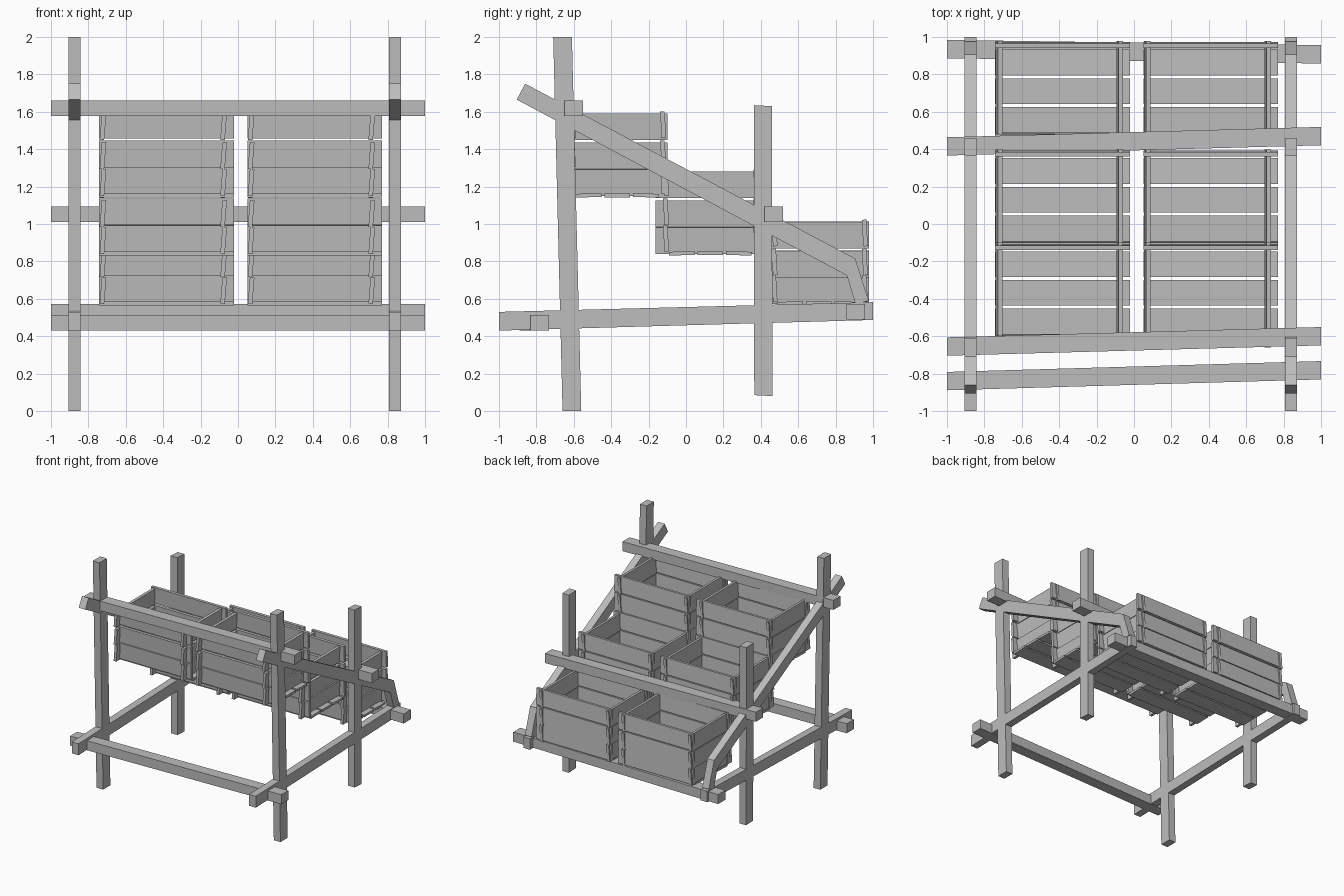
import bpy
import bmesh
from mathutils import Matrix, Vector

cube = bpy.data.objects.get("Cube")
if cube:
    bpy.data.objects.remove(cube, do_unlink=True)

wood = bpy.data.materials.new("plain_grey_wood")
wood.use_nodes = True
GREY = (0.51, 0.51, 0.51, 1)
wood.diffuse_color = GREY
wood.node_tree.nodes["Principled BSDF"].inputs["Base Color"].default_value = GREY


def finish(name, bm):
    bmesh.ops.recalc_face_normals(bm, faces=bm.faces)
    mesh = bpy.data.meshes.new(name)
    bm.to_mesh(mesh)
    bm.free()
    mesh.materials.append(wood)
    obj = bpy.data.objects.new(name, mesh)
    bpy.context.collection.objects.link(obj)
    return obj


def prism(name, outline, axis, low, high):
    """Extrude a flat outline along axis x (outline in yz) or z (outline in xy)."""
    bm = bmesh.new()
    place = (lambda a, b: (low, a, b)) if axis == "x" else (lambda a, b: (a, b, low))
    face = bm.faces.new([bm.verts.new(place(a, b)) for a, b in outline])
    grown = bmesh.ops.extrude_face_region(bm, geom=[face])
    step = Vector((high - low, 0, 0)) if axis == "x" else Vector((0, 0, high - low))
    bmesh.ops.translate(bm, vec=step, verts=[g for g in grown["geom"]
                                             if isinstance(g, bmesh.types.BMVert)])
    return finish(name, bm)


def plank(bm, centre, size, lean=0.0, axis="X"):
    matrix = (Matrix.Translation(centre) @ Matrix.Rotation(lean, 4, axis)
              @ Matrix.Diagonal((*size, 1)))
    bmesh.ops.create_cube(bm, size=1, matrix=matrix)


# Side frames: leaning tall post, short post, low rail and bent brace
for side, x in (("right", -0.873), ("left", 0.84)):
    lo, hi = x - 0.032, x + 0.032
    prism(side + "_tall_post", [(-0.66, 0), (-0.56, 0), (-0.61, 2), (-0.71, 2)], "x", lo, hi)
    prism(side + "_short_post",
          [(0.365, 0.085), (0.462, 0.08), (0.46, 1.63), (0.363, 1.635)], "x", lo, hi)
    prism(side + "_low_rail", [(-1, 0.43), (1, 0.487), (1, 0.582), (-1, 0.53)], "x", lo, hi)
    prism(side + "_bent_brace",
          [(-0.905, 1.665), (0.86, 0.725), (0.907, 0.57), (0.977, 0.59),
           (0.905, 0.815), (-0.86, 1.75)], "x", lo, hi)

# Cross beams, slightly skewed: centre y at each end, then bottom z
beams = (("front_low_beam", -0.84, -0.782, 0.43), ("top_beam", -0.655, -0.6, 1.578),
         ("middle_beam", 0.415, 0.47, 1.01), ("back_low_beam", 0.935, 0.907, 0.49))
for name, y0, y1, z in beams:
    w = 0.049
    prism(name, [(-1, y0 - w), (1, y1 - w), (1, y1 + w), (-1, y0 + w)], "z", z, z + 0.083)


# Crates of interlocking planks, with ends poking past the corners
def crate(name, x, y, top):
    """x is the low edge, y the back edge, top the rim height."""
    bm = bmesh.new()
    for drop in (0.07, 0.225, 0.368):
        z = top - drop
        for wall_y in (y - 0.022, y - 0.505):
            plank(bm, (x + 0.36, wall_y, z), (0.72, 0.024, 0.142), 0.06, "X")
        for wall_x in (x + 0.02, x + 0.665):
            plank(bm, (wall_x, y - 0.28, z - 0.01), (0.024, 0.56, 0.142), 0.08, "Y")
    for i in range(3):
        plank(bm, (x + 0.36, y - 0.115 - 0.153 * i, top - 0.447),
              (0.72, 0.137, 0.02), 0.03 * (i - 1), "X")
    finish(name, bm)


for column, x in (("right", -0.742), ("left", 0.05)):
    for row, y, top in (("upper", -0.1, 1.6), ("middle", 0.398, 1.29), ("lower", 0.978, 1.022)):
        crate(f"{row}_{column}_crate", x, y, top)
